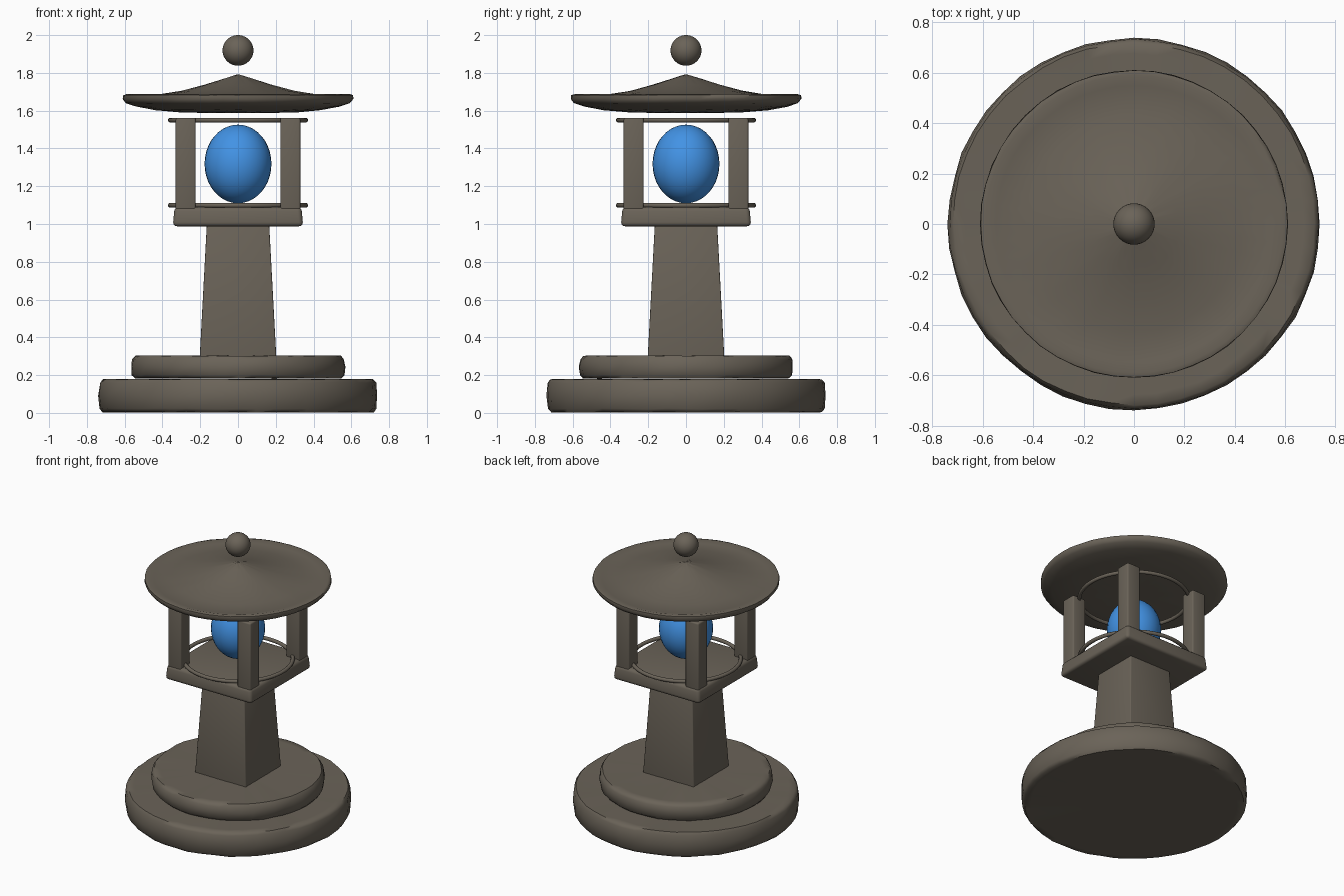
import bpy, bmesh, math, random
from mathutils import Vector

random.seed(4)
cube = bpy.data.objects.get("Cube")
if cube:
    bpy.data.objects.remove(cube, do_unlink=True)


def material(name, colour):
    m = bpy.data.materials.new(name)
    m.use_nodes = True
    m.diffuse_color = colour
    bsdf = m.node_tree.nodes["Principled BSDF"]
    bsdf.inputs["Base Color"].default_value = colour
    bsdf.inputs["Roughness"].default_value = 0.8
    return m


stone = material("weathered stone", (0.145, 0.125, 0.098, 1))
blue = material("blue glow", (0.055, 0.29, 0.78, 1))


def finish(obj, name, mat=stone, bevel=0, angle=40):
    """Name, colour, soften and shade one part."""
    obj.name = obj.data.name = name
    obj.data.materials.append(mat)
    bpy.context.view_layer.objects.active = obj
    obj.select_set(True)
    if bevel:
        mod = obj.modifiers.new("worn edges", 'BEVEL')
        mod.width = bevel
        mod.segments = 3
        bpy.ops.object.modifier_apply(modifier=mod.name)
    bpy.ops.object.shade_smooth_by_angle(angle=math.radians(angle))
    obj.select_set(False)
    return obj


def lathe(name, profile, sides=48, wear=0.0):
    """Spin (radius, height) points around z, with slight hewn unevenness."""
    bm = bmesh.new()
    rings = []
    for r, z in profile:
        ring = []
        for i in range(sides):
            a = math.tau * i / sides
            rr = r - random.uniform(0, wear)
            zz = z + random.uniform(-wear, wear) * 0.4
            ring.append(bm.verts.new((rr * math.cos(a), rr * math.sin(a), zz)))
        rings.append(ring)
    for low, high in zip(rings, rings[1:]):
        for i in range(sides):
            j = (i + 1) % sides
            bm.faces.new((low[i], low[j], high[j], high[i]))
    # Close both ends with a fan around a centre point
    for ring, z in ((rings[0], profile[0][1]), (rings[-1], profile[-1][1])):
        centre = bm.verts.new((0, 0, z))
        for i in range(sides):
            bm.faces.new((ring[i], ring[(i + 1) % sides], centre))
    bmesh.ops.recalc_face_normals(bm, faces=bm.faces)
    return from_bmesh(bm, name)


def from_bmesh(bm, name):
    mesh = bpy.data.meshes.new(name)
    bm.to_mesh(mesh)
    bm.free()
    obj = bpy.data.objects.new(name, mesh)
    bpy.context.collection.objects.link(obj)
    return obj


def block(name, x, y, z0, z1, half, top_half=None, bevel=0.01):
    """Square block that may taper towards its top."""
    bm = bmesh.new()
    bmesh.ops.create_cube(bm, size=2)
    for v in bm.verts:
        h = (top_half or half) if v.co.z > 0 else half
        v.co = Vector((x + v.co.x * h, y + v.co.y * h, z1 if v.co.z > 0 else z0))
    return finish(from_bmesh(bm, name), name, bevel=bevel)


def disc(name, r, z0, z1):
    """Rough round slab with worn edges."""
    e = 0.018
    profile = [(r - 0.06, z0), (r - e, z0), (r - 0.003, z0 + e),
               (r + 0.003, (z0 + z1) / 2), (r - 0.003, z1 - e),
               (r - e, z1), (r - 0.06, z1)]
    finish(lathe(name, profile, wear=0.006), name, angle=50)


def ball(name, z, radius, height, mat):
    bpy.ops.mesh.primitive_uv_sphere_add(segments=32, ring_count=20, location=(0, 0, z))
    obj = bpy.context.object
    obj.scale = (radius, radius, height)
    bpy.ops.object.transform_apply(location=False, rotation=False, scale=True)
    finish(obj, name, mat, angle=60)


# Stepped round base
disc("lower_base", 0.738, 0.004, 0.178)
disc("upper_base", 0.567, 0.183, 0.302)

# Tapered square pillar and lamp platform
block("pillar", 0, 0, 0.29, 1.0, 0.203, 0.165, bevel=0.006)
block("lamp_platform", 0, 0, 0.988, 1.09, 0.345, 0.336, bevel=0.022)

# Four corner posts
for side_y, depth in ((-1, "front"), (1, "back")):
    for side_x, side in ((-1, "right"), (1, "left")):
        block(f"{depth}_{side}_post", side_x * 0.277, side_y * 0.277,
              1.04, 1.562, 0.053, bevel=0.01)

# Thin rings tying the posts together
for name, z in (("lower_ring", 1.099), ("upper_ring", 1.55)):
    bpy.ops.mesh.primitive_torus_add(major_radius=0.358, minor_radius=0.013,
                                     major_segments=64, minor_segments=10,
                                     location=(0, 0, z))
    finish(bpy.context.object, name, angle=60)

# Glowing lamp
ball("lamp", 1.318, 0.177, 0.208, blue)

# Shallow flared roof with a rounded rim and bulging underside
roof = [(0.15, 1.588), (0.32, 1.592), (0.44, 1.603), (0.54, 1.622), (0.595, 1.64),
        (0.612, 1.662), (0.61, 1.682), (0.592, 1.688), (0.55, 1.677),
        (0.43, 1.684), (0.3, 1.705), (0.18, 1.737), (0.07, 1.772), (0.01, 1.79)]
finish(lathe("roof", roof, wear=0.003), "roof", angle=60)

# Finial ball floating above the roof
ball("finial", 1.919, 0.082, 0.081, stone)
